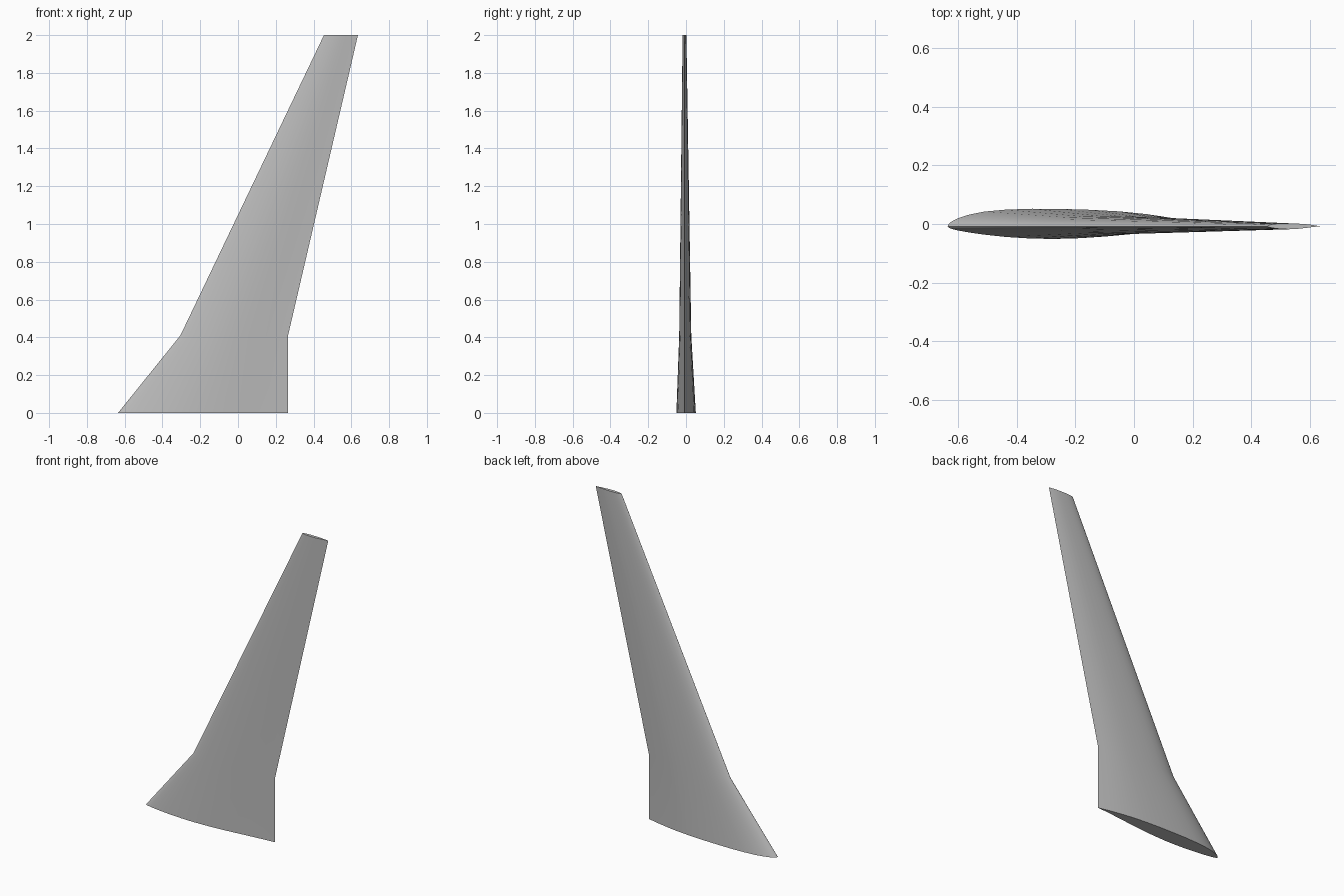
import bpy
import bmesh
import math

default_cube = bpy.data.objects.get("Cube")
if default_cube:
    bpy.data.objects.remove(default_cube, do_unlink=True)

# Aerofoil surfaces: (fraction of chord, fraction of greatest height)
UPPER = [(0.004, 0.14), (0.015, 0.28), (0.04, 0.47), (0.08, 0.66), (0.14, 0.84),
         (0.22, 0.95), (0.32, 1.0), (0.43, 0.99), (0.54, 0.94), (0.65, 0.85),
         (0.75, 0.7), (0.84, 0.5), (0.92, 0.27)]
LOWER = [(0.004, 0.1), (0.015, 0.2), (0.04, 0.33), (0.08, 0.48), (0.14, 0.66),
         (0.22, 0.84), (0.31, 0.96), (0.4, 1.0), (0.5, 0.94), (0.6, 0.8),
         (0.7, 0.6), (0.8, 0.37), (0.9, 0.15)]

# Stations: height, leading edge, trailing edge, upper and lower thickness
STATIONS = [(0.0, -0.635, 0.265, 0.06, 0.043),
            (0.41, -0.305, 0.265, 0.036, 0.028),
            (2.0, 0.455, 0.635, 0.01, 0.01)]
MID_Y = -0.008


def make_material(name, color):
    material = bpy.data.materials.new(name)
    material.use_nodes = True
    material.diffuse_color = color
    shader = next(n for n in material.node_tree.nodes if n.type == "BSDF_PRINCIPLED")
    shader.inputs["Base Color"].default_value = color
    return material


def section(bm, height, leading, trailing, upper, lower):
    """Add one closed aerofoil ring running over the back and under the front."""
    outline = [(0, 0)]
    outline += [(s, t * upper) for s, t in UPPER]
    outline += [(1, 0)]
    outline += [(s, -t * lower) for s, t in reversed(LOWER)]
    chord = trailing - leading
    return [bm.verts.new((leading + s * chord, MID_Y + y, height)) for s, y in outline]


# Swept wing: loft through the stations, then close the root and tip
bm = bmesh.new()
rings = [section(bm, *station) for station in STATIONS]
for low_ring, high_ring in zip(rings, rings[1:]):
    count = len(low_ring)
    for i in range(count):
        j = (i + 1) % count
        bm.faces.new((low_ring[i], low_ring[j], high_ring[j], high_ring[i]))
bm.faces.new(rings[0])
bm.faces.new(rings[-1])
bmesh.ops.recalc_face_normals(bm, faces=bm.faces[:])

mesh = bpy.data.meshes.new("wing")
bm.to_mesh(mesh)
bm.free()
mesh.materials.append(make_material("plain grey", (0.5, 0.5, 0.5, 1.0)))
wing = bpy.data.objects.new("wing", mesh)
bpy.context.collection.objects.link(wing)

# Smooth skin with crisp trailing edge, root and tip
bpy.ops.object.select_all(action="DESELECT")
wing.select_set(True)
bpy.context.view_layer.objects.active = wing
bpy.ops.object.shade_smooth_by_angle(angle=math.radians(40))
